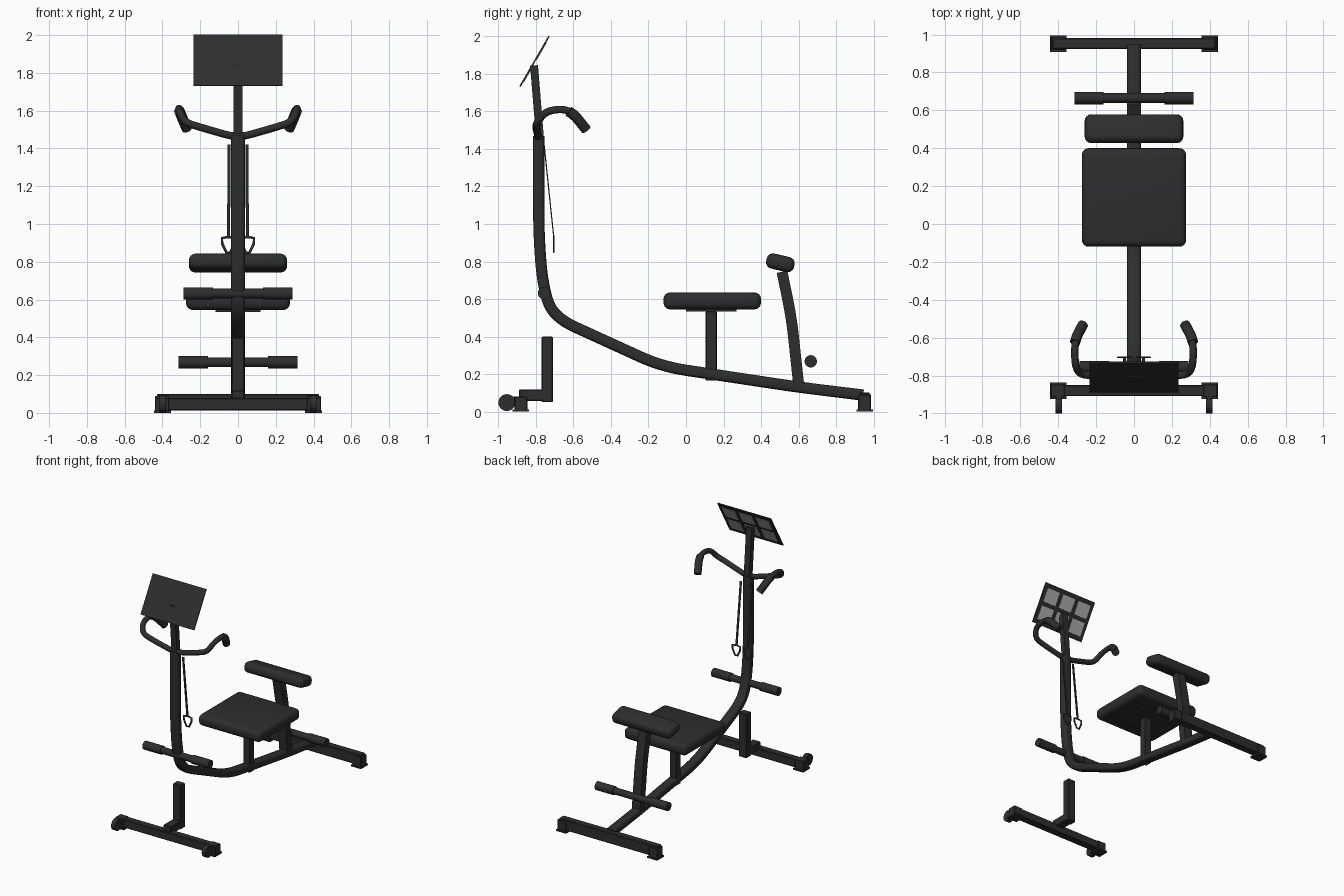
import bpy, bmesh, math
from mathutils import Vector, Matrix

if "Cube" in bpy.data.objects:
    bpy.data.objects.remove(bpy.data.objects["Cube"])


def material(name, c):
    m = bpy.data.materials.new(name)
    m.diffuse_color = (c, c, c, 1)
    m.use_nodes = True
    m.node_tree.nodes["Principled BSDF"].inputs["Base Color"].default_value = m.diffuse_color
    return m


BLACK = material("black", 0.027)
GREY = material("light grey", 0.45)


def finish(name, bm, mat=BLACK, smooth=True):
    bmesh.ops.recalc_face_normals(bm, faces=bm.faces[:])
    me = bpy.data.meshes.new(name)
    bm.to_mesh(me)
    bm.free()
    me.materials.append(mat)
    ob = bpy.data.objects.new(name, me)
    bpy.context.collection.objects.link(ob)
    if smooth:
        bpy.ops.object.select_all(action='DESELECT')
        ob.select_set(True)
        bpy.context.view_layer.objects.active = ob
        bpy.ops.object.shade_smooth_by_angle(angle=math.radians(40))
    return ob


def box(name, center, size, bevel=0.0, segs=1, tilt=0.0, mat=BLACK):
    bm = bmesh.new()
    bmesh.ops.create_cube(bm, size=1, matrix=Matrix.Diagonal((*size, 1)))
    if bevel:
        bmesh.ops.bevel(bm, geom=bm.edges[:], offset=bevel, segments=segs,
                        profile=0.5, affect='EDGES')
    bm.transform(Matrix.Translation(center) @ Matrix.Rotation(tilt, 4, 'X'))
    return finish(name, bm, mat, smooth=segs > 1)


def x_cylinder(name, center, r, length, segs=24):
    bm = bmesh.new()
    bmesh.ops.create_cone(bm, cap_ends=True, segments=segs, radius1=r, radius2=r, depth=length)
    bm.transform(Matrix.Translation(center) @ Matrix.Rotation(math.pi / 2, 4, 'Y'))
    return finish(name, bm)


def rounded(points, radius, steps=6):
    """Replace each inner corner of a path by a short curve."""
    p = [Vector(q) for q in points]
    out = [p[0]]
    for a, b, c in zip(p, p[1:], p[2:]):
        ra = min(radius, (a - b).length * 0.48)
        rc = min(radius, (c - b).length * 0.48)
        s, e = b + (a - b).normalized() * ra, b + (c - b).normalized() * rc
        for i in range(steps + 1):
            t = i / steps
            out.append(s * (1 - t) ** 2 + b * 2 * t * (1 - t) + e * t * t)
    return out + [p[-1]]


def oval(w, h, n=16, power=2.0):
    pts = []
    for i in range(n):
        a = 2 * math.pi * (i + 0.5) / n
        c, s = math.cos(a), math.sin(a)
        pts.append((math.copysign(abs(c) ** (2 / power), c) * w,
                    math.copysign(abs(s) ** (2 / power), s) * h))
    return pts


def rect(w, h):
    return [(w, h), (-w, h), (-w, -h), (w, -h)]


def sweep(name, path, section, ref, closed=False):
    """Run a section along a path; its first axis follows ref."""
    bm = bmesh.new()
    p = [Vector(q) for q in path]
    n, rings = len(p), []
    for i, q in enumerate(p):
        if closed:
            t = p[(i + 1) % n] - p[i - 1]
        else:
            t = p[min(i + 1, n - 1)] - p[max(i - 1, 0)]
        t.normalize()
        a = (Vector(ref) - t * t.dot(Vector(ref))).normalized()
        b = t.cross(a)
        rings.append([bm.verts.new(q + a * u + b * v) for u, v in section])
    k = len(section)
    for i in range(n if closed else n - 1):
        r, s = rings[i], rings[(i + 1) % n]
        for j in range(k):
            bm.faces.new((r[j], r[(j + 1) % k], s[(j + 1) % k], s[j]))
    if not closed:
        bm.faces.new(rings[0])
        bm.faces.new(rings[-1])
    return finish(name, bm)


X, Z = (1, 0, 0), (0, 0, 1)

# Bent main frame
frame = rounded([(0, 0.945, 0.088), (0, 0.6, 0.13), (0, -0.13, 0.24), (0, -0.71, 0.505),
                 (0, -0.765, 0.68), (0, -0.785, 0.95), (0, -0.785, 1.47)], 0.13, 8)
sweep("main_frame", frame, oval(0.037, 0.03, 24, 3.5), X)

# Front stand with transport wheels
box("front_base_bar", (0, -0.88, 0.045), (0.86, 0.058, 0.066), 0.005)
box("front_stub", (0, -0.80, 0.087), (0.07, 0.18, 0.062), 0.005)
box("front_post", (0, -0.74, 0.225), (0.07, 0.06, 0.35), 0.005)

# Rear base
box("rear_base_bar", (0, 0.952, 0.058), (0.86, 0.058, 0.085), 0.005)

for side, s in (("left", -1), ("right", 1)):
    x_cylinder(side + "_wheel", (s * 0.398, -0.955, 0.048), 0.045, 0.034)
    box(side + "_wheel_bracket", (s * 0.398, -0.92, 0.055), (0.03, 0.05, 0.05))
    for end, y, h in (("front", -0.88, 0.08), ("rear", 0.952, 0.09)):
        box(f"{side}_{end}_foot", (s * 0.4, y, 0.006), (0.088, 0.088, 0.012))
        box(f"{side}_{end}_cap", (s * 0.402, y, h / 2), (0.075, 0.068, h), 0.004)

# Seat
box("seat", (0, 0.14, 0.59), (0.55, 0.52, 0.09), 0.035, 4)
box("seat_plate", (0, 0.135, 0.541), (0.24, 0.27, 0.014))
box("seat_post", (0, 0.135, 0.35), (0.06, 0.06, 0.37), 0.004)

# Back pad and its upright
box("back_pad", (0, 0.503, 0.793), (0.52, 0.152, 0.082), 0.034, 4, math.radians(-13))
sweep("back_upright", rounded([(0, 0.512, 0.745), (0, 0.562, 0.5), (0, 0.602, 0.13)], 0.1),
      rect(0.036, 0.029), X)

# Padded roller bars
for name, y, z, half in (("leg", 0.665, 0.268, 0.315), ("foot", -0.757, 0.632, 0.288)):
    x_cylinder(name + "_bar", (0, y, z), 0.026, half * 1.9)
    for side, s in (("left", -1), ("right", 1)):
        x_cylinder(f"{name}_roller_{side}", (s * (half - 0.0775), y, z), 0.033, 0.155)

# Handlebar with thicker grips
half = [(0.21, -0.80, 1.515), (0.285, -0.795, 1.54), (0.312, -0.745, 1.605),
        (0.313, -0.62, 1.615), (0.272, -0.53, 1.505)]
bar = [(-x, y, z) for x, y, z in reversed(half)] + [(0, -0.785, 1.455)] + half
sweep("handlebar", rounded(bar, 0.07), oval(0.02, 0.02), Z)
for side, s in (("left", -1), ("right", 1)):
    grip = [(s * x, y, z) for x, y, z in
            ((0.311, -0.625, 1.6), (0.302, -0.592, 1.578), (0.27, -0.532, 1.503))]
    sweep(side + "_grip", rounded(grip, 0.03), oval(0.028, 0.028), Z)

# Pull cords with stirrup handles
for side, s in (("left", -1), ("right", 1)):
    sweep(side + "_cord", [(s * 0.047, -0.756, 1.42), (s * 0.05, -0.705, 0.93)],
          rect(0.008, 0.003), X)
    loop = [(s * x, -0.704, z) for x, z in
            ((0.05, 0.932), (0.085, 0.925), (0.083, 0.895), (0.062, 0.85),
             (0.04, 0.85), (0.019, 0.895), (0.017, 0.925))]
    sweep(side + "_stirrup", loop, oval(0.004, 0.008, 8), (0, 1, 0), closed=True)

# Board post
sweep("board_post", [(0, -0.777, 1.44), (0, -0.81, 1.845)], rect(0.024, 0.021), X)

# Tilted board with six pale panels on the rider's side
tilt = math.radians(-30)
center = Vector((0, -0.808, 1.866))
turn = Matrix.Rotation(tilt, 3, 'X')
box("board", center, (0.47, 0.008, 0.31), tilt=tilt)
for row in (-1, 1):
    for col in (-1, 0, 1):
        offset = turn @ Vector((col * 0.148, 0.005, row * 0.068))
        box("board_panel", center + offset, (0.115, 0.004, 0.105), tilt=tilt, mat=GREY)
